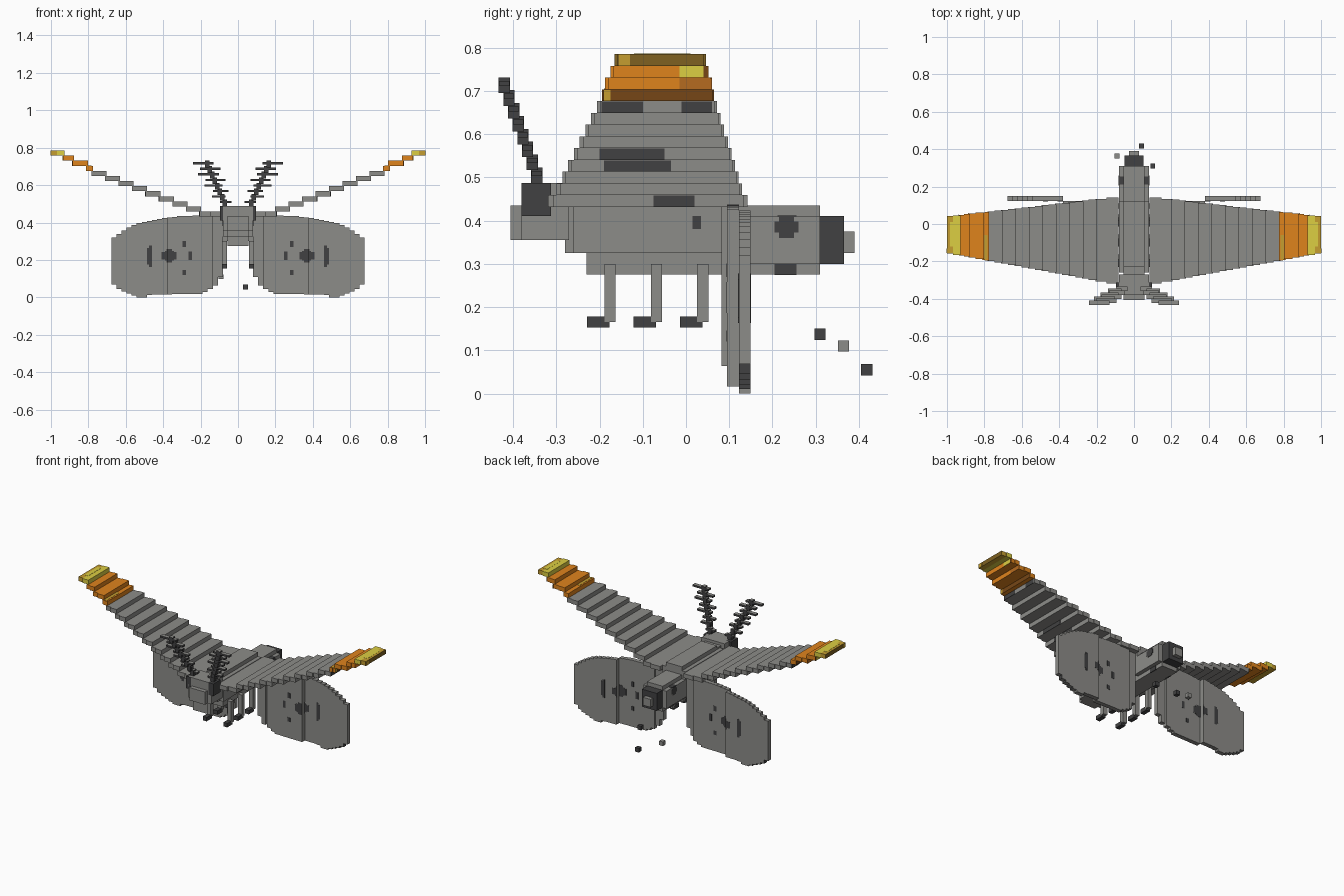
import bpy
import bmesh
from mathutils import Vector

cube = bpy.data.objects.get("Cube")
if cube:
    bpy.data.objects.remove(cube)

COLORS = {
    "grey": (0.265, 0.262, 0.25), "charcoal": (0.053, 0.053, 0.054),
    "orange": (0.74, 0.23, 0.012), "yellow": (0.72, 0.62, 0.055),
    "amber": (0.56, 0.34, 0.03), "brown": (0.18, 0.062, 0.008),
    "rust": (0.46, 0.145, 0.014), "olive": (0.21, 0.12, 0.015),
}
NAMES = list(COLORS)
MATS = []
for name, rgb in COLORS.items():
    m = bpy.data.materials.new(name)
    m.use_nodes = True
    m.diffuse_color = (*rgb, 1)
    m.node_tree.nodes["Principled BSDF"].inputs["Base Color"].default_value = (*rgb, 1)
    MATS.append(m)


def finish(name, bm):
    me = bpy.data.meshes.new(name)
    bm.normal_update()
    bm.to_mesh(me)
    bm.free()
    for m in MATS:
        me.materials.append(m)
    ob = bpy.data.objects.new(name, me)
    bpy.context.collection.objects.link(ob)
    return ob


def add_box(bm, x, y, z, color="grey", rule=None):
    """Box from three ranges; rule(normal) may pick another colour per face."""
    verts = bmesh.ops.create_cube(bm, size=1)["verts"]
    for v in verts:
        v.co = Vector([a + (b - a) * (c + 0.5) for (a, b), c in zip((x, y, z), v.co)])
    bm.normal_update()
    for f in {f for v in verts for f in v.link_faces}:
        f.material_index = NAMES.index((rule and rule(f.normal)) or color)


def boxes(name, *items):
    bm = bmesh.new()
    for it in items:
        add_box(bm, *it)
    return finish(name, bm)


def side_range(s, a, b):
    return tuple(sorted((s * a, s * b)))


def mid(c, half):
    return (c - half, c + half)


# Body
boxes("thorax",
      (mid(0, .08), (-.26, .12), (.325, .46)),
      (mid(0, .055), (-.23, .12), (.275, .485)),
      (mid(0, .055), (-.28, -.2), (.325, .47)))
boxes("abdomen",
      (mid(0, .08), (.1, .31), (.3, .41)),
      (mid(0, .055), (.1, .31), (.275, .435)))
boxes("abdomen_end", (mid(0, .052), (.31, .365), (.3, .41), "charcoal"))
boxes("tail_tip", (mid(0, .026), (.365, .39), (.325, .375)))
boxes("head",
      (mid(0, .08), (-.38, -.27), (.355, .487)),
      (mid(0, .055), (-.406, -.38), (.355, .435)))

# Upper wing layers: (inner x, outer x), from the tip inward
STEP = .0272
SPANS = [(.935, 1), (.885, .935), (.81, .885), (.782, .81)]
SPANS += [(.71 - .072 * i, .782 - .072 * i) for i in range(8)] + [(.09, .206)]
TOPS = ["amber", "orange", "orange", "orange"] + ["grey"] * 9
ENDS = ["olive", "orange", "orange", "brown"] + ["grey"] * 9
# Painted stretches on the outer end of a layer: layer, y range, colour
PATCHES = [(1, (-.015, .04), "yellow"), (1, (.04, .05), "brown"),
           (2, (-.015, .06), "rust"), (3, (-.19, -.175), "amber"),
           (4, (-.195, -.1), "charcoal"), (4, (-.01, .06), "charcoal"),
           (8, (-.2, -.05), "charcoal"), (9, (-.19, -.035), "charcoal"),
           (0, (-.155, -.13), "amber"), (12, (-.075, .02), "charcoal")]

for s, side in ((1, "left"), (-1, "right")):
    bm = bmesh.new()
    for k, (a, b) in enumerate(SPANS):
        z1 = .785 - STEP * k
        half = (a + b) / 2
        # Each layer has two strips so the edges taper finely
        for i, (p, q) in enumerate(((a - .008, half), (half, b))):
            c = (p + q) / 2
            y = (-.34 + .185 * c, .155 - .115 * c)
            top = "yellow" if (k, i) == (0, 0) else TOPS[k]

            def rule(n, end=ENDS[k]):
                return end if n.x * s > .5 else None
            add_box(bm, side_range(s, p, q), y, (z1 - STEP, z1), top, rule)
    for k, y, col in PATCHES:
        b, z1 = SPANS[k][1], .785 - STEP * k
        add_box(bm, side_range(s, b, b + .002), y, (z1 - STEP, z1 - .001), col)
    # Yellow middle of the tip, amber patch on the band's inner edge
    add_box(bm, side_range(s, .96, .985), (-.12, .01), (.784, .786), "yellow")
    add_box(bm, side_range(s, .783, .802), (-.19, -.06), (.702, .705), "amber")
    finish(side + "_upper_wing", bm)

# Lower wings: stepped upright panels, each set further back than the last
TOP = [(.08, .44), (.3, .435), (.42, .42), (.52, .40), (.57, .38), (.62, .35), (.676, .31)]
BOTTOM = [(.08, .13), (.12, .065), (.16, .035), (.2, .018), (.47, .015),
          (.5, 0), (.53, 0), (.58, .02), (.63, .04), (.676, .08)]
PANELS = [(.08, .135, .082, .109), (.135, .38, .095, .122), (.38, .676, .122, .149)]


def sample(table, x):
    for (xa, za), (xb, zb) in zip(table, table[1:]):
        if x <= xb:
            return za + (zb - za) * (x - xa) / (xb - xa)
    return table[-1][1]


def stepped_panel(bm, s, x0, x1, y0, y1):
    n = round((x1 - x0) / .027)
    edges = [x0 + (x1 - x0) * i / n for i in range(n + 1)]
    upper, lower = [], []
    for a, b in zip(edges, edges[1:]):
        c = (a + b) / 2
        zt, zb = sample(TOP, c), sample(BOTTOM, c)
        upper += [(a, zt), (b, zt)]
        lower += [(a, zb), (b, zb)]
    face = bm.faces.new([bm.verts.new((s * x, y0, z)) for x, z in lower + upper[::-1]])
    new = bmesh.ops.extrude_face_region(bm, geom=[face])["geom"]
    bmesh.ops.translate(bm, vec=(0, y1 - y0, 0),
                        verts=[g for g in new if isinstance(g, bmesh.types.BMVert)])


# Wing spots: centre x, centre z, half width, half height
SPOTS = [(.367, .222, .015, .036), (.367, .222, .024, .026), (.37, .222, .04, .02),
         (.474, .22, .013, .045), (.469, .22, .008, .057),
         (.256, .222, .009, .022), (.288, .133, .01, .013), (.288, .285, .01, .016)]

for s, side in ((1, "left"), (-1, "right")):
    bm = bmesh.new()
    for p in PANELS:
        stepped_panel(bm, s, *p)
    bmesh.ops.recalc_face_normals(bm, faces=bm.faces)
    # Dark outer steps at the lower corner
    for f in bm.faces:
        c = f.calc_center_median()
        if f.normal.x * s > .5 and s * c.x > .5 and .015 < c.z < .065:
            f.material_index = NAMES.index("charcoal")
    finish(side + "_lower_wing", bm)
    bm = bmesh.new()
    for cx, cz, hw, hh in SPOTS:
        for x0, x1, y0, y1 in PANELS:
            a, b = max(cx - hw, x0), min(cx + hw, x1)
            if b > a:
                for y in (y0, y1):
                    add_box(bm, side_range(s, a, b), mid(y, .0012), mid(cz, hh), "charcoal")
    finish(side + "_lower_wing_spots", bm)

    # Legs with dark feet
    for y, part in ((-.163, "front"), (-.055, "middle"), (.052, "rear")):
        x = side_range(s, .058, .085)
        boxes(f"{side}_{part}_leg", (x, (y - .026, y), (.165, .3)),
              (x, (y - .066, y - .014), (.153, .178), "charcoal"))

    # Eyes and dark body markings
    boxes(side + "_eye", (side_range(s, .06, .095), (-.38, -.312), (.41, .487), "charcoal"))
    boxes(side + "_body_markings",
          (side_range(s, .078, .082), (.205, .26), (.372, .398), "charcoal"),
          (side_range(s, .078, .082), (.215, .25), (.36, .409), "charcoal"),
          (side_range(s, .055, .081), (.212, .255), (.408, .412), "charcoal"),
          (side_range(s, .05, .057), (.205, .255), (.274, .3), "charcoal"),
          (side_range(s, .078, .082), (.015, .035), (.38, .41), "charcoal"))

    # Feathered antenna: rising stem blocks with thin barbs, alternating in and out
    bm = bmesh.new()

    def light_top(n):
        return "grey" if n.z > .5 else None
    for i in range(8):
        t = i / 7
        x, y, z = .07 + .095 * t, -.345 - .075 * t, .505 + .208 * t
        add_box(bm, mid(s * x, .012), mid(y, .013), mid(z, .018), "charcoal", light_top)
        reach = .03 + .025 * min(1, t * 1.6)
        shift = .02 if i % 2 else -.004
        add_box(bm, mid(s * (x + shift), reach), mid(y, .012), mid(z + .004, .006),
                "charcoal", light_top)
    finish(side + "_antenna", bm)

# Loose dust specks trailing behind
for i, (x, y, z, col) in enumerate(((.10, .31, .137, "charcoal"), (-.09, .364, .11, "grey"),
                                    (.04, .418, .055, "charcoal"))):
    boxes(f"dust_speck_{i + 1}", (mid(x, .013), mid(y, .013), mid(z, .013), col))
